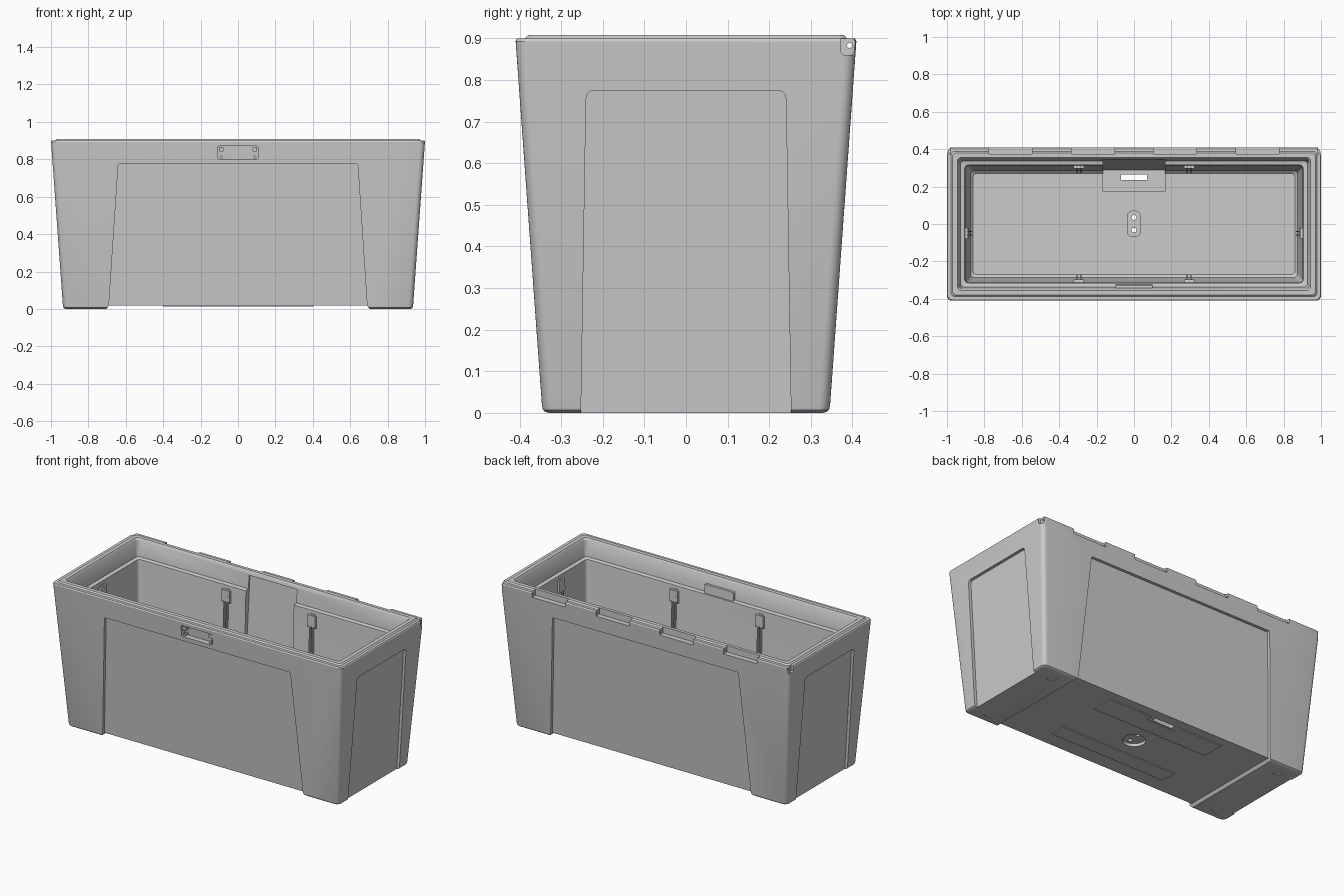
import bpy, bmesh, math
from mathutils import Vector

if "Cube" in bpy.data.objects:
    bpy.data.objects.remove(bpy.data.objects["Cube"])

SLOPE = 0.065 / 0.9


def wall(z, base):
    """Half-size of the tapered outer shell at height z."""
    return base + SLOPE * z


def add_mesh(name, verts, faces):
    mesh = bpy.data.meshes.new(name)
    bm = bmesh.new()
    vs = [bm.verts.new(v) for v in verts]
    for f in faces:
        bm.faces.new([vs[i] for i in f])
    bmesh.ops.recalc_face_normals(bm, faces=bm.faces)
    bm.to_mesh(mesh)
    bm.free()
    ob = bpy.data.objects.new(name, mesh)
    bpy.context.collection.objects.link(ob)
    return ob


def loft(name, rings):
    """Closed skin through equal-length rings, capped at both ends."""
    n, m = len(rings[0]), len(rings)
    faces = [tuple(range(n)), tuple(range((m - 1) * n, m * n))]
    for k in range(m - 1):
        for i in range(n):
            j = (i + 1) % n
            faces.append((k*n + i, k*n + j, k*n + n + j, k*n + n + i))
    return add_mesh(name, [v for r in rings for v in r], faces)


def round_rect(hx, hy, r, z, n=6):
    pts = []
    for q, (sx, sy) in enumerate([(1, 1), (-1, 1), (-1, -1), (1, -1)]):
        for i in range(n + 1):
            a = math.pi / 2 * (q + i / n)
            pts.append((sx*(hx - r) + r*math.cos(a), sy*(hy - r) + r*math.sin(a), z))
    return pts


def fillet(pts, r, n=4):
    """Round every corner of a 2D outline."""
    out, pts = [], [Vector(p) for p in pts]
    for i, p in enumerate(pts):
        a = p + (pts[i - 1] - p).normalized() * r
        b = p + (pts[(i + 1) % len(pts)] - p).normalized() * r
        for k in range(n + 1):
            t = k / n
            out.append(a*(1-t)**2 + p*2*t*(1-t) + b*t*t)
    return out


def prism(name, outline, place, d0, d1):
    """Extrude a 2D outline; place(u, v, depth) gives the 3D point."""
    return loft(name, [[place(u, v, d) for u, v in outline] for d in (d0, d1)])


def rect(u0, u1, v0, v1):
    return [(u0, v0), (u1, v0), (u1, v1), (u0, v1)]


def circle(u, v, r, n=20):
    return [(u + r*math.cos(2*math.pi*i/n), v + r*math.sin(2*math.pi*i/n)) for i in range(n)]


def on_plan(u, v, d):
    return (u, v, d)


def along_x(u, v, d):
    return (d, u, v)


def on_long(s):   # depth measured inward from the sloping front / back wall
    return lambda u, v, d: (u, s * (wall(v, 0.345) - d), v)


def on_end(s):    # same for the two ends
    return lambda u, v, d: (s * (wall(v, 0.935) - d), u, v)


def finish(ob):
    bpy.ops.object.select_all(action='DESELECT')
    bpy.context.view_layer.objects.active = ob
    ob.select_set(True)
    bpy.ops.object.shade_smooth_by_angle(angle=math.radians(30))


# Tub: outer skin, rim lip, stepped inner wall and floor in one loft
rings = []
for z, inset in [(0, 0.016), (0.002, 0.008), (0.007, 0.002), (0.016, 0), (0.893, 0), (0.9, 0.004)]:
    rings.append(round_rect(wall(z, 0.935) - inset, wall(z, 0.345) - inset, 0.026, z))
for z, d in [(0.9, 0.022), (0.908, 0.03), (0.908, 0.055), (0.896, 0.063), (0.80, 0.073),
             (0.795, 0.095), (0.76, 0.098), (0.12, 0.117), (0.075, 0.125), (0.06, 0.14)]:
    rings.append(round_rect(1 - d, 0.41 - d, 0.02, z))
tub = loft("tub", rings)


def cut(cutter):
    mod = tub.modifiers.new("cut", 'BOOLEAN')
    mod.object, mod.operation, mod.solver = cutter, 'DIFFERENCE', 'EXACT'
    bpy.context.view_layer.objects.active = tub
    bpy.ops.object.modifier_apply(modifier=mod.name)
    bpy.data.objects.remove(cutter)


# Sunken panels on all four sides
long_panel = fillet([(-0.698, -0.1), (0.698, -0.1), (0.64, 0.775), (-0.64, 0.775)], 0.01)
end_panel = fillet([(-0.254, -0.1), (0.254, -0.1), (0.24, 0.775), (-0.24, 0.775)], 0.022)
for s in (-1, 1):
    cut(prism("panel_cutter", long_panel, on_long(s), -0.08, 0.018))
    cut(prism("panel_cutter", end_panel, on_end(s), -0.08, 0.018))

# Raised channel under the base
channel = [(-0.71, -0.01), (0.71, -0.01), (0.69, 0.017), (-0.69, 0.017)]
cut(prism("channel_cutter", channel, lambda u, v, d: (u, d, v), -0.6, 0.6))

# Hinge notches, pin bore and end pockets along the back rim
for x in (-0.66, -0.22, 0.22, 0.66):
    cut(prism("notch_cutter", rect(0.375, 0.5, 0.868, 1.0), along_x, x - 0.115, x + 0.115))
cut(prism("pin_cutter", circle(0.393, 0.883, 0.006, 12), along_x, -1.1, 1.1))
pocket = [(0.371, 0.95), (0.371, 0.868), (0.379, 0.86), (0.45, 0.86), (0.45, 0.95)]
for s in (-1, 1):
    cut(prism("pocket_cutter", pocket, along_x, s * 0.985, s * 1.1))

# Latch recess in the front
cut(prism("latch_cutter", fillet(rect(-0.107, 0.107, 0.802, 0.872), 0.008), on_long(-1), -0.05, 0.035))

# Sloping bay in the back wall with a sunken floor
bay = [(0.175, 0.045), (0.29, 0.045), (0.354, 0.88), (0.175, 0.88)]
cut(prism("bay_cutter", bay, along_x, -0.165, 0.165))

# Openings through the floor and recesses beneath
cut(prism("slot_cutter", fillet(rect(-0.07, 0.07, 0.235, 0.265), 0.006), on_plan, -0.1, 0.1))
cut(prism("drain_recess", circle(0, 0, 0.065, 32), on_plan, -0.1, 0.035))
floor_dish = fillet(rect(-0.036, 0.036, -0.067, 0.07), 0.035, 6)
cut(prism("dish_cutter", floor_dish, on_plan, 0.05, 0.2))
for y in (-0.033, 0.035):
    cut(prism("hole_cutter", circle(0, y, 0.013), on_plan, -0.1, 0.1))
for x in (-0.815, 0.815):
    for y in (-0.265, 0.265):
        cut(prism("foot_cutter", circle(x, y, 0.032, 24), on_plan, -0.1, 0.004))
finish(tub)

# Thin pads below the base, the rear one notched around the slot
front_pad = rect(-0.4, 0.4, -0.23, -0.13)
rear_pad = [(-0.4, 0.13), (0.4, 0.13), (0.4, 0.27), (0.1, 0.27), (0.1, 0.225),
            (-0.1, 0.225), (-0.1, 0.27), (-0.4, 0.27)]
for name, outline in (("front_base_pad", front_pad), ("rear_base_pad", rear_pad)):
    finish(prism(name, outline, on_plan, 0.012, 0.02))

# Latch details: hooks in the recess and the boss on the inner wall
for s in (-1, 1):
    x = s * 0.09
    finish(prism("latch_hook", fillet(rect(x - 0.012, x + 0.012, 0.842, 0.866), 0.006),
                 on_long(-1), 0.005, 0.04))
    finish(prism("latch_pin", circle(x, 0.812, 0.008, 12), on_long(-1), 0.005, 0.04))
finish(prism("latch_boss", fillet(rect(-0.1, 0.1, 0.775, 0.85), 0.006), on_long(-1), 0.06, 0.08))


# Divider guides: twin upright ribs with a top bracket on the inner walls
def guide(at, base, swap, s):
    def place(u, v, d):          # u = inward inset, v = height, d = sideways
        p = s * (base - u)
        return (p, at + d, v) if swap else (at + d, p, v)
    rib = [(0.09, 0.78), (0.112, 0.77), (0.134, 0.07), (0.134, 0.05), (0.11, 0.05)]
    for side in (-1, 1):
        finish(prism("divider_rib", rib, place, side * 0.006, side * 0.013))
    bracket = [(0.085, 0.77), (0.112, 0.77), (0.114, 0.70), (0.085, 0.68)]
    finish(prism("divider_bracket", bracket, place, -0.028, 0.028))


for s in (-1, 1):
    guide(-0.295, 0.41, False, s)
    guide(0.295, 0.41, False, s)
    guide(-0.05, 1.0, True, s)
